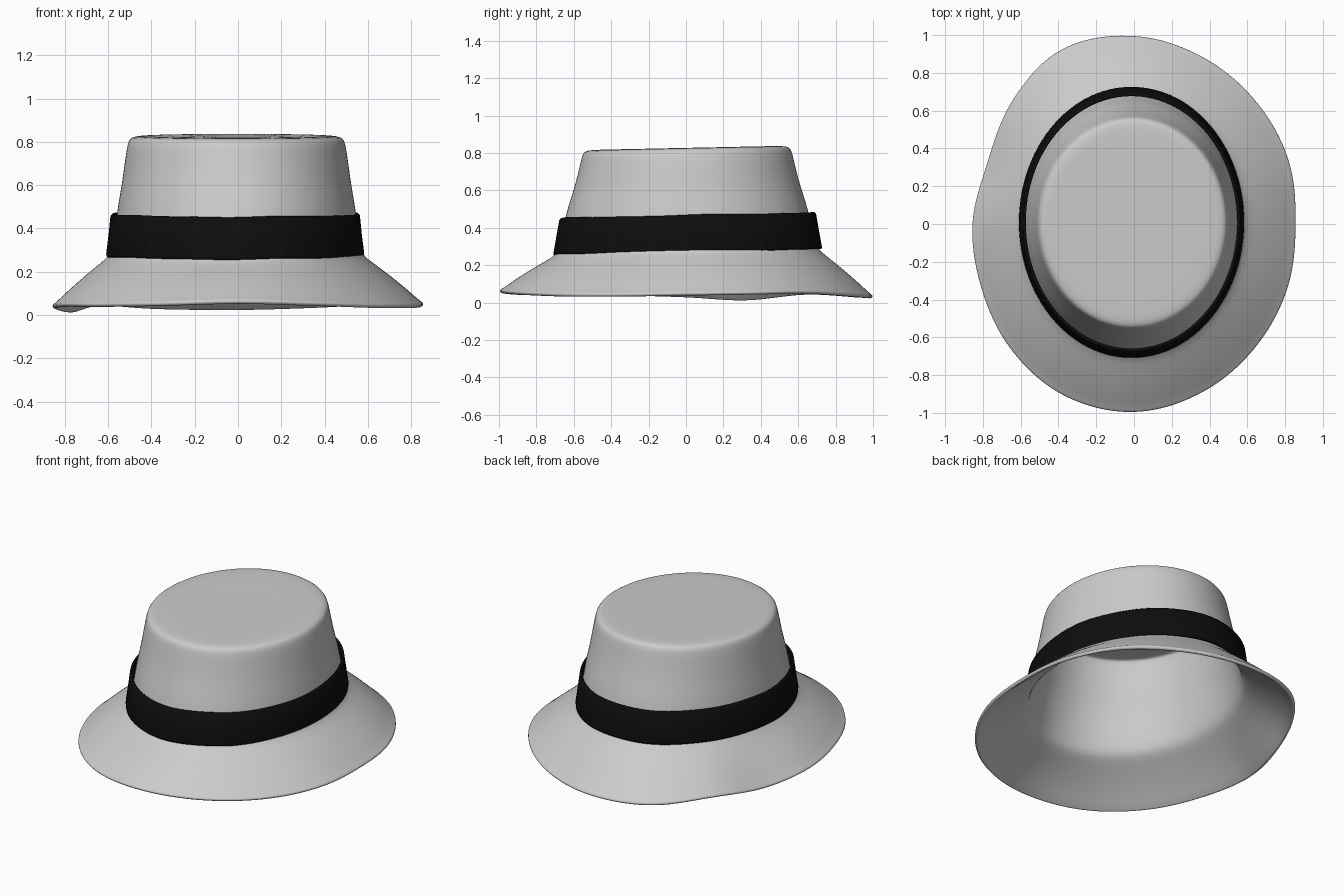
import bpy, bmesh, math

if "Cube" in bpy.data.objects:
    bpy.data.objects.remove(bpy.data.objects["Cube"])

SEG = 96
TILT = 0.021  # the crown and band rise slightly towards the back

# brim edge by angle, every 22.5 degrees counter-clockwise from +x
EDGE_R = [.86, .89, .92, .96, 1.0, 1.005, .92, .845, .86, .88, .933, .985, 1.0, .965, .92, .885]
EDGE_Z = [.04, .045, .05, .035, .025, .03, .045, .012, .03, .04, .04, .045, .055, .045, .035, .035]


def sample(table, a):
    """Smooth periodic interpolation of a table by angle."""
    n = len(table)
    f = a / (2 * math.pi) * n
    i = int(f)
    t = f - i
    p0, p1, p2, p3 = (table[(i + k) % n] for k in (-1, 0, 1, 2))
    return p1 + .5 * t * (p2 - p0 + t * (2 * p0 - 5 * p1 + 4 * p2 - p3 + t * (3 * (p1 - p2) + p3 - p0)))


def angles():
    return [2 * math.pi * j / SEG for j in range(SEG)]


def oval(z, rx, ry, cx=-.007, cy=.005, wave=0.0):
    """Tilted oval ring, optionally with a wavy height."""
    ring = []
    for a in angles():
        x, y = cx + rx * math.cos(a), cy + ry * math.sin(a)
        w = wave * (math.sin(5 * a + 1) + .6 * math.sin(9 * a))
        ring.append((x, y, z + TILT * y + w))
    return ring


def loft(name, rings, cap=None, closed=False):
    bm = bmesh.new()
    rows = [[bm.verts.new(p) for p in ring] for ring in rings]
    pairs = list(zip(rows, rows[1:]))
    if closed:
        pairs.append((rows[-1], rows[0]))
    for top, low in pairs:
        for j in range(SEG):
            k = (j + 1) % SEG
            bm.faces.new((top[j], low[j], low[k], top[k]))
    if cap:
        c = bm.verts.new(cap)
        for j in range(SEG):
            bm.faces.new((c, rows[0][j], rows[0][(j + 1) % SEG]))
    for f in bm.faces:
        f.smooth = True
    mesh = bpy.data.meshes.new(name)
    bm.to_mesh(mesh)
    bm.free()
    ob = bpy.data.objects.new(name, mesh)
    bpy.context.collection.objects.link(ob)
    return ob


# crown: flat top, rounded shoulder, flaring wall
crown = [(.827, .25, .28), (.828, .43, .485), (.825, .47, .53), (.815, .492, .552),
         (.795, .503, .562), (.70, .517, .582), (.60, .530, .610), (.52, .545, .637),
         (.46, .553, .652), (.36, .566, .675), (.285, .582, .695)]
rings = [oval(*r) for r in crown]

# brim: slopes from the crown base to the wavy edge
base = oval(.262, .60, .71)
edge = []
for a in angles():
    r = sample(EDGE_R, a)
    edge.append((r * math.cos(a), r * math.sin(a), sample(EDGE_Z, a) + .016))
for t, drop in [(0, 0), (.25, .004), (.5, .004), (.75, 0), (.9, -.006), (.97, -.004), (1, -.008)]:
    ring = []
    for p, q in zip(base, edge):
        x, y, z = (u + (v - u) * t for u, v in zip(p, q))
        ring.append((x, y, z + drop))
    rings.append(ring)

hat = loft("hat_body", rings, cap=(0, 0, .827))
solid = hat.modifiers.new("thickness", 'SOLIDIFY')
solid.thickness = .022
solid.offset = -1
sub = hat.modifiers.new("smooth", 'SUBSURF')
sub.levels = sub.render_levels = 1

# ribbon band around the crown base
profile = [(.462, .560, .668, .002), (.468, .568, .676, .002), (.460, .576, .686, .002),
           (.37, .585, .702, 0), (.285, .596, .717, .002), (.272, .594, .717, .002),
           (.272, .584, .704, .002), (.37, .572, .686, 0)]
band = loft("ribbon_band",
            [oval(z, rx, ry, -.013, .009, w) for z, rx, ry, w in profile], closed=True)
black = bpy.data.materials.new("black_ribbon")
black.diffuse_color = (.004, .004, .004, 1)
black.use_nodes = True
black.node_tree.nodes["Principled BSDF"].inputs["Base Color"].default_value = black.diffuse_color
band.data.materials.append(black)
